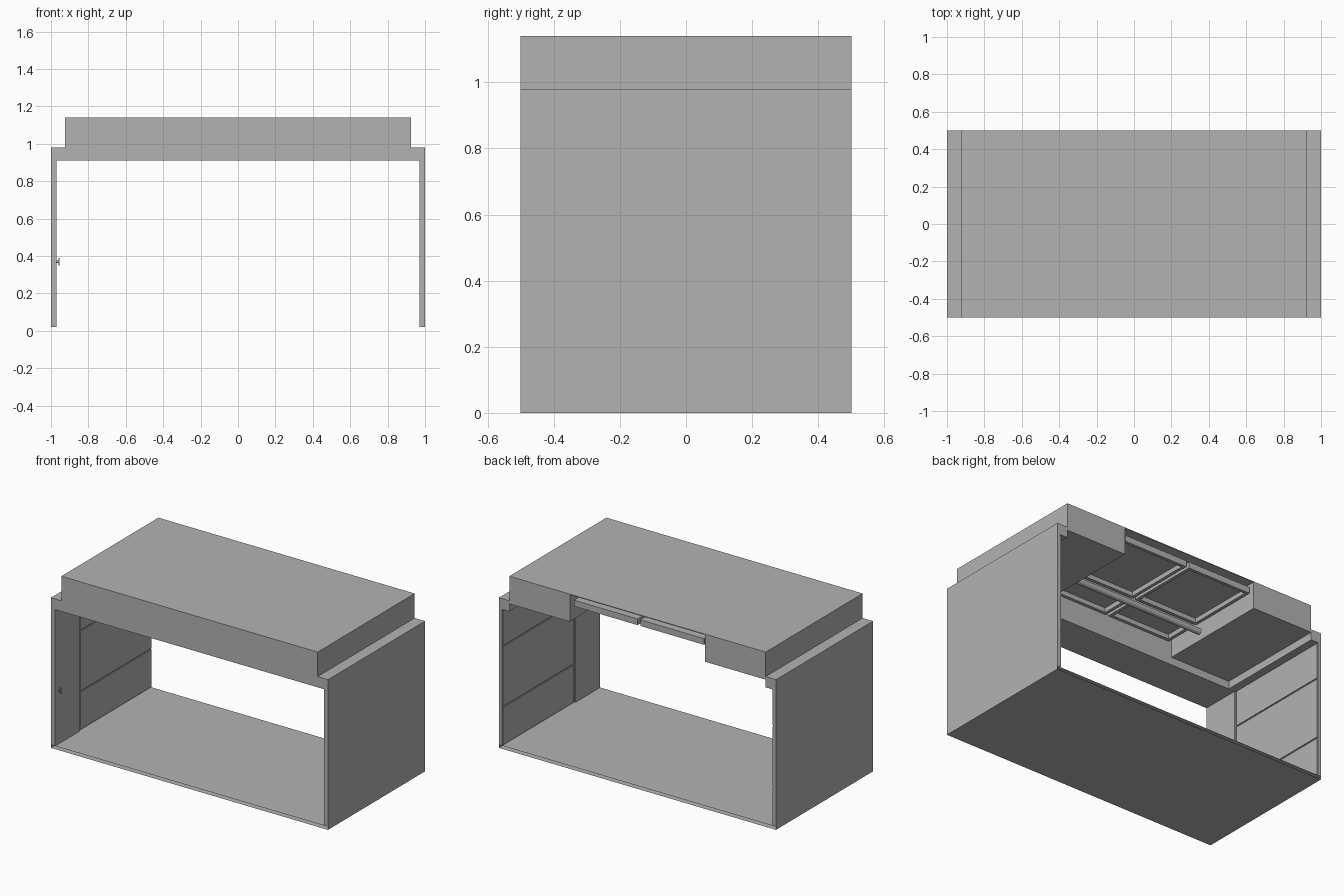
import bpy
import bmesh
from math import pi
from mathutils import Matrix

cube = bpy.data.objects.get("Cube")
if cube:
    bpy.data.objects.remove(cube, do_unlink=True)

grey = bpy.data.materials.new("plain grey")
grey.use_nodes = True
grey.diffuse_color = (0.45, 0.45, 0.45, 1)
grey.node_tree.nodes["Principled BSDF"].inputs["Base Color"].default_value = (0.45, 0.45, 0.45, 1)


def finish(name, bm):
    mesh = bpy.data.meshes.new(name)
    bm.to_mesh(mesh)
    bm.free()
    mesh.materials.append(grey)
    obj = bpy.data.objects.new(name, mesh)
    bpy.context.collection.objects.link(obj)
    return obj


def add_box(bm, xs, ys, zs):
    size = [b - a for a, b in (xs, ys, zs)]
    mid = [(a + b) / 2 for a, b in (xs, ys, zs)]
    bmesh.ops.create_cube(bm, size=1, matrix=Matrix.Translation(mid) @ Matrix.Diagonal((*size, 1)))


def boxes(name, *parts):
    bm = bmesh.new()
    for part in parts:
        add_box(bm, *part)
    return finish(name, bm)


def arch(name, half, y0, y1):
    """Mirror a half outline in x, then extrude it along y."""
    outline = half + [(-x, z) for x, z in reversed(half)]
    bm = bmesh.new()
    face = bm.faces.new([bm.verts.new((x, y0, z)) for x, z in outline])
    new = bmesh.ops.extrude_face_region(bm, geom=[face])["geom"]
    bmesh.ops.translate(bm, verts=[v for v in new if isinstance(v, bmesh.types.BMVert)], vec=(0, y1 - y0, 0))
    bmesh.ops.recalc_face_normals(bm, faces=bm.faces)
    return finish(name, bm)


def sheet(name, corners):
    bm = bmesh.new()
    bm.faces.new([bm.verts.new(c) for c in corners])
    return finish(name, bm)


FRONT, BACK, SPLIT = -0.5, 0.5, -0.245
BASE, LEDGE, TOP = 0.02, 0.98, 1.14
STEP = 0.925

# Shell: deep beam with legs in front, recessed ceiling and thinner walls behind
outer = [(STEP, TOP), (STEP, LEDGE), (1, LEDGE), (1, BASE)]
arch("front_frame", outer + [(0.97, BASE), (0.97, 0.91)], FRONT, SPLIT)
arch("rear_shell", outer + [(0.978, BASE), (0.978, 0.91), (STEP, 0.91), (STEP, 0.96),
                            (0.489, 0.96), (0.489, 1.135)], SPLIT, BACK)

# Floor sheets and the outer skirts that reach the ground
for name, z in (("floor_bottom", 0), ("floor_top", BASE)):
    sheet(name, [(-1, FRONT, z), (1, FRONT, z), (1, BACK, z), (-1, BACK, z)])
for name, x in (("right_skirt", -1), ("left_skirt", 1)):
    sheet(name, [(x, FRONT, 0), (x, BACK, 0), (x, BACK, BASE), (x, FRONT, BASE)])

# Wall panels in three rows, with narrow grooves between them
rows = [(0.025, 0.268), (0.277, 0.665), (0.674, 0.905)]
for name, s in (("right_wall_panels", -1), ("left_wall_panels", 1)):
    xs = tuple(sorted((s * 0.972, s * 0.98)))
    boxes(name, *[(xs, (SPLIT + 0.012, BACK - 0.004), zs) for zs in rows])

# Ceiling trays: closed plate with a hanging rim, two large and two shallow ones
def tray(name, x0, x1, y0, y1):
    t, low, mid, high = 0.02, 1.06, 1.09, 1.1
    boxes(name,
          ((x0, x1), (y0, y1), (mid, high)),
          ((x0, x0 + t), (y0, y1), (low, mid)),
          ((x1 - t, x1), (y0, y1), (low, mid)),
          ((x0 + t, x1 - t), (y0, y0 + t), (low, mid)),
          ((x0 + t, x1 - t), (y1 - t, y1), (low, mid)))


for side, x0, x1 in (("left", 0.01, 0.47), ("right", -0.47, -0.01)):
    tray(side + "_rear_ceiling_tray", x0, x1, 0.0, 0.485)
    tray(side + "_front_ceiling_tray", x0, x1, SPLIT, -0.02)

# Round rail under the ceiling
bm = bmesh.new()
bmesh.ops.create_cone(bm, cap_ends=True, segments=16, radius1=0.02, radius2=0.02, depth=0.94,
                      matrix=Matrix.Translation((0.02, 0.055, 0.985)) @ Matrix.Rotation(pi / 2, 4, "Y"))
rail = finish("ceiling_rail", bm)

# Small oval handle on the right wall
bm = bmesh.new()
for x, depth, r in ((-0.957, 0.005, 0.02), (-0.965, 0.012, 0.006)):
    bmesh.ops.create_cone(bm, cap_ends=True, segments=16, radius1=r, radius2=r, depth=depth,
                          matrix=Matrix.Translation((x, -0.46, 0.37)) @ Matrix.Diagonal((1, 0.55, 1, 1))
                          @ Matrix.Rotation(pi / 2, 4, "Y"))
handle = finish("door_handle", bm)

# Smooth only the round parts
for obj in (rail, handle):
    bpy.context.view_layer.objects.active = obj
    obj.select_set(True)
    bpy.ops.object.shade_smooth_by_angle()
    obj.select_set(False)
